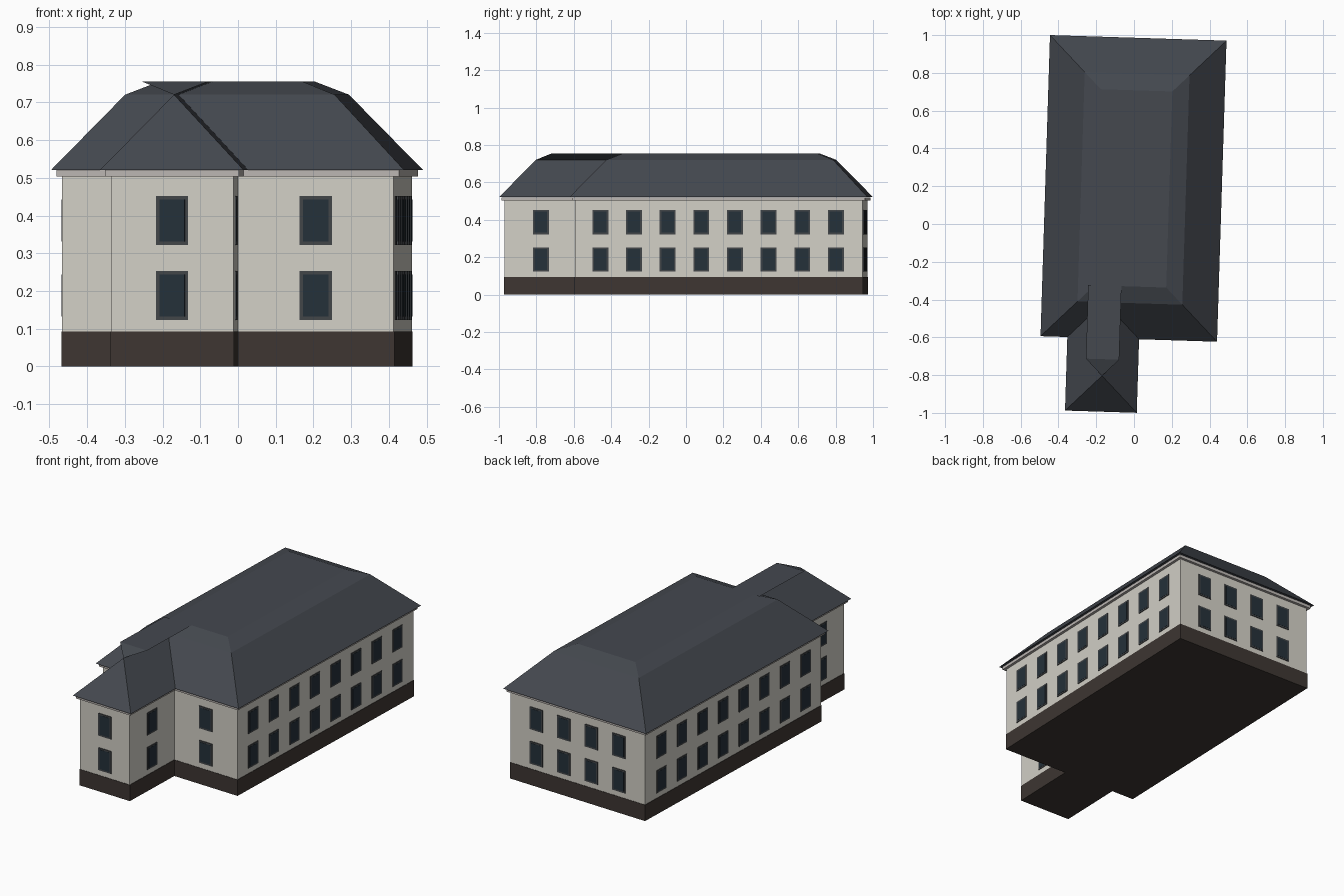
import bpy, bmesh, math

if "Cube" in bpy.data.objects:
    bpy.data.objects.remove(bpy.data.objects["Cube"])

TURN = math.radians(-1.8)            # whole building is slightly rotated
U0, U1, V0, V1 = -0.476, 0.459, -0.609, 0.9856   # main block eaves
W0, W1, F = -0.334, 0.046, -0.9985               # front wing eaves
WALL = 0.028                                     # eaves overhang


def material(name, rgb):
    m = bpy.data.materials.new(name)
    m.diffuse_color = (*rgb, 1)
    m.use_nodes = True
    m.node_tree.nodes["Principled BSDF"].inputs["Base Color"].default_value = m.diffuse_color
    return m


PLASTER = material("plaster", (0.65, 0.63, 0.57))
STONE = material("plinth_stone", (0.048, 0.037, 0.032))
TRIM = material("cornice_trim", (0.50, 0.47, 0.45))
SLATE = material("slate", (0.058, 0.065, 0.078))
FRAME = material("window_frame", (0.055, 0.06, 0.065))
GLASS = material("glass", (0.018, 0.03, 0.042))


def finish(name, bm, mat):
    me = bpy.data.meshes.new(name)
    bm.to_mesh(me)
    bm.free()
    me.materials.append(mat)
    ob = bpy.data.objects.new(name, me)
    ob.rotation_euler.z = TURN
    bpy.context.collection.objects.link(ob)
    return ob


def footprint(d):
    """T-shaped outline, moved inwards from the eaves by d."""
    return [(U0 + d, V0 + d), (W0 + d, V0 + d), (W0 + d, F + d), (W1 - d, F + d),
            (W1 - d, V0 + d), (U1 - d, V0 + d), (U1 - d, V1 - d), (U0 + d, V1 - d)]


def ring(bm, d, z):
    return [bm.verts.new((x, y, z)) for x, y in footprint(d)]


def bridge(bm, a, b):
    for i in range(len(a)):
        j = (i + 1) % len(a)
        bm.faces.new((a[i], a[j], b[j], b[i]))


def prism(name, d, z0, z1, mat):
    bm = bmesh.new()
    a, b = ring(bm, d, z0), ring(bm, d, z1)
    bridge(bm, a, b)
    bm.faces.new(a[::-1])
    bm.faces.new(b)
    return finish(name, bm, mat)


# Body: plinth, walls, cornice under the eaves
prism("plinth", WALL - 0.002, 0, 0.093, STONE)
prism("walls", WALL, 0.093, 0.503, PLASTER)
prism("cornice", 0.013, 0.503, 0.52, TRIM)

# Roof: steep lower slope, shallow upper slope, flat top.
# Above the break the narrow wing's outline crosses over, making a flat strip.
bm = bmesh.new()
eave, knee, top = ring(bm, 0, 0.521), ring(bm, 0.1899, 0.72), ring(bm, 0.278, 0.755)
bm.faces.new(eave[::-1])
bridge(bm, eave, knee)
bridge(bm, knee, top)
bm.faces.new((top[0], top[5], top[6], top[7]))
bm.faces.new((top[3], top[2], top[1], top[4]))
finish("roof", bm, SLATE)


# Windows: (wall point, facing angle); each has two storeys
def row(center, angle, count, step=0.18):
    tx, ty = -math.sin(angle), math.cos(angle)
    for i in range(count):
        s = (i - (count - 1) / 2) * step
        yield center[0] + tx * s, center[1] + ty * s, angle


vm, um, wm = (V0 + V1) / 2 - 0.003, (U0 + U1) / 2, (W0 + W1) / 2
wing_v = (F + V0) / 2 + WALL
E, N, W, S = 0, math.pi / 2, math.pi, -math.pi / 2
spots = [*row((U1 - WALL, vm), E, 8), *row((U0 + WALL, vm), W, 8),
         *row((um, V1 - WALL), N, 4),
         *row((W1 - WALL, wing_v), E, 1), *row((W0 + WALL, wing_v), W, 1),
         *row((wm, F + WALL), S, 1),
         *row(((W1 + U1) / 2 - WALL, V0 + WALL), S, 1)]


def panels(name, width, height, depth, mat):
    """Thin boxes standing proud of the walls at every window position."""
    bm = bmesh.new()
    for x, y, a in spots:
        for z in (0.188, 0.387):
            box = bmesh.ops.create_cube(bm, size=1)["verts"]
            ca, sa = math.cos(a), math.sin(a)
            for v in box:
                p, q, r = v.co.x * 2 * depth, v.co.y * width, v.co.z * height
                v.co = (x + ca * p - sa * q, y + sa * p + ca * q, z + r)
    finish(name, bm, mat)


panels("window_frames", 0.085, 0.13, 0.0035, FRAME)
panels("window_panes", 0.067, 0.112, 0.0045, GLASS)
